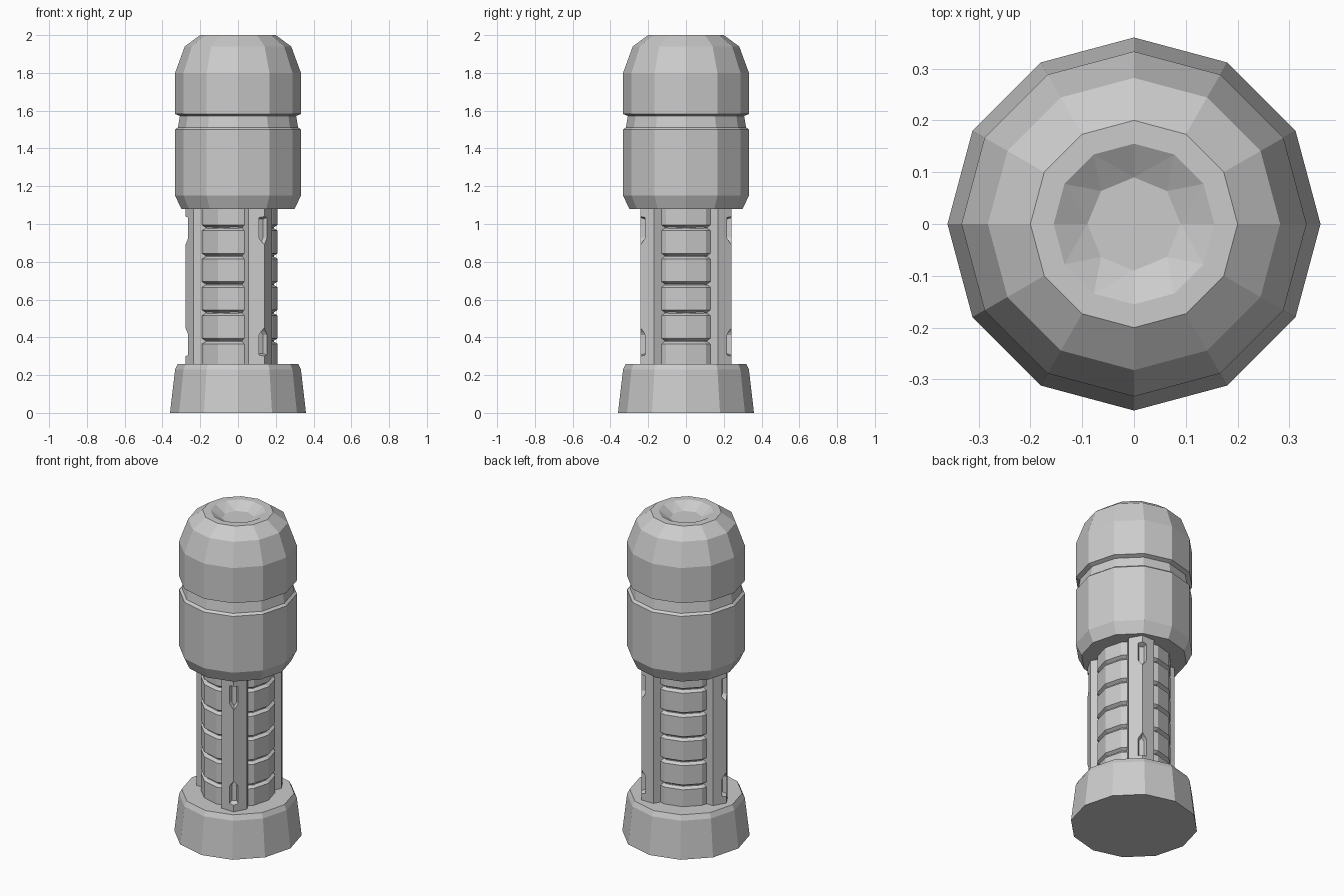
import bpy, bmesh
from math import sin, cos, pi, radians
from mathutils import Matrix

if "Cube" in bpy.data.objects:
    bpy.data.objects.remove(bpy.data.objects["Cube"])

grey = bpy.data.materials.new("plain grey")
grey.use_nodes = True
grey.diffuse_color = (0.6, 0.6, 0.6, 1)
grey.node_tree.nodes["Principled BSDF"].inputs["Base Color"].default_value = (0.6, 0.6, 0.6, 1)


def add_object(name, bm, flip=False):
    bmesh.ops.recalc_face_normals(bm, faces=bm.faces)
    if flip:
        bmesh.ops.reverse_faces(bm, faces=bm.faces)
    mesh = bpy.data.meshes.new(name)
    bm.to_mesh(mesh)
    bm.free()
    mesh.materials.append(grey)
    obj = bpy.data.objects.new(name, mesh)
    bpy.context.collection.objects.link(obj)
    return obj


def ring(bm, radius, z, sides=12):
    return [bm.verts.new((radius * cos(2 * pi * i / sides), radius * sin(2 * pi * i / sides), z))
            for i in range(sides)]


def lathe(name, profile, cap_top=True):
    """Twelve-sided turned solid from (radius, z) pairs, bottom to top."""
    bm = bmesh.new()
    rings = [ring(bm, r, z) for r, z in profile]
    for low, high in zip(rings, rings[1:]):
        for i in range(12):
            j = (i + 1) % 12
            bm.faces.new((low[i], low[j], high[j], high[i]))
    bm.faces.new(rings[0])
    if cap_top:
        bm.faces.new(rings[-1])
    return add_object(name, bm)


def hull(name, points):
    """Convex solid around the points, with coplanar triangles merged."""
    bm = bmesh.new()
    for p in points:
        bm.verts.new(p)
    res = bmesh.ops.convex_hull(bm, input=bm.verts)
    loose = [v for v in set(res["geom_interior"] + res["geom_unused"])
             if isinstance(v, bmesh.types.BMVert)]
    bmesh.ops.delete(bm, geom=loose, context="VERTS")
    bmesh.ops.dissolve_limit(bm, angle_limit=0.01, verts=bm.verts, edges=bm.edges)
    return add_object(name, bm)


def copy_turned(obj, name, degrees):
    twin = bpy.data.objects.new(name, obj.data.copy())
    twin.data.transform(Matrix.Rotation(radians(degrees), 4, "Z"))
    bpy.context.collection.objects.link(twin)


# Turned parts: flared foot, inner shaft, grooved head
lathe("base", [(0.36, 0), (0.333, 0.23), (0.318, 0.26)])
lathe("shaft_core", [(0.19, 0.24), (0.19, 1.1)])
lathe("head", [(0.30, 1.08), (0.333, 1.15), (0.333, 1.5), (0.318, 1.512), (0.308, 1.572),
               (0.333, 1.582), (0.333, 1.8), (0.282, 1.94), (0.2, 2.0), (0.155, 2.0)], cap_top=False)

# Shallow dish sunk in the top: twelve-sided rim, eight-sided floor
bm = bmesh.new()
ring(bm, 0.155, 2.0)
ring(bm, 0.09, 1.96, 8)
bmesh.ops.convex_hull(bm, input=bm.verts)
rim_faces = [f for f in bm.faces if all(v.co.z > 1.99 for v in f.verts)]
bmesh.ops.delete(bm, geom=rim_faces, context="FACES_ONLY")
bmesh.ops.recalc_face_normals(bm, faces=bm.faces)
add_object("top_dish", bm, flip=True)

# Grip pads: bevelled arcs stacked between the ribs
ARC = (-40, -30, 0, 30, 40)
for n in range(6):
    mid = 0.305 + 0.15 * n
    pts = []
    for a in ARC:
        t = radians(a)
        r = 0.21 if abs(a) <= 30 else 0.204
        for s in (-1, 1):
            pts.append((r * cos(t), r * sin(t), mid + s * 0.06))
            w = t * 1.05
            pts.append(((r - 0.024) * cos(w), (r - 0.024) * sin(w), mid + s * 0.075))
    pad = hull(f"grip_pad_{n + 1}", pts)
    for turn in (120, 240):
        copy_turned(pad, f"grip_pad_{n + 1}_{turn}", turn)

# Ridged rib on the -x side
section = [(-0.278, 0), (-0.236, 0.072), (-0.236, -0.072), (-0.16, 0.072), (-0.16, -0.072)]
rib = hull("rib", [(x, y, z) for x, y in section for z in (0.24, 1.1)])


def arrow_cutter(base_z, s):
    """Tapered pointed pocket whose tip faces direction s."""
    pts = []
    for x, w, inset in ((-0.29, 0.036, -0.004), (-0.242, 0.014, 0.014)):
        for y in (-w, w):
            pts += [(x, y, base_z + s * inset), (x, y, base_z + s * 0.112)]
        pts.append((x, 0, base_z + s * (0.15 - inset)))
    return hull("arrow_cutter", pts)


# Arrow pockets cut near both ends of the rib
cutters = [arrow_cutter(0.30, 1), arrow_cutter(1.04, -1)]
for c in cutters:
    c.hide_render = True
    mod = rib.modifiers.new("pocket", "BOOLEAN")
    mod.operation = "DIFFERENCE"
    mod.solver = "EXACT"
    mod.object = c
graph = bpy.context.evaluated_depsgraph_get()
cut_mesh = bpy.data.meshes.new_from_object(rib.evaluated_get(graph))
rib.modifiers.clear()
rib.data = cut_mesh
for c in cutters:
    bpy.data.objects.remove(c)
for turn in (120, 240):
    copy_turned(rib, f"rib_{turn}", turn)
